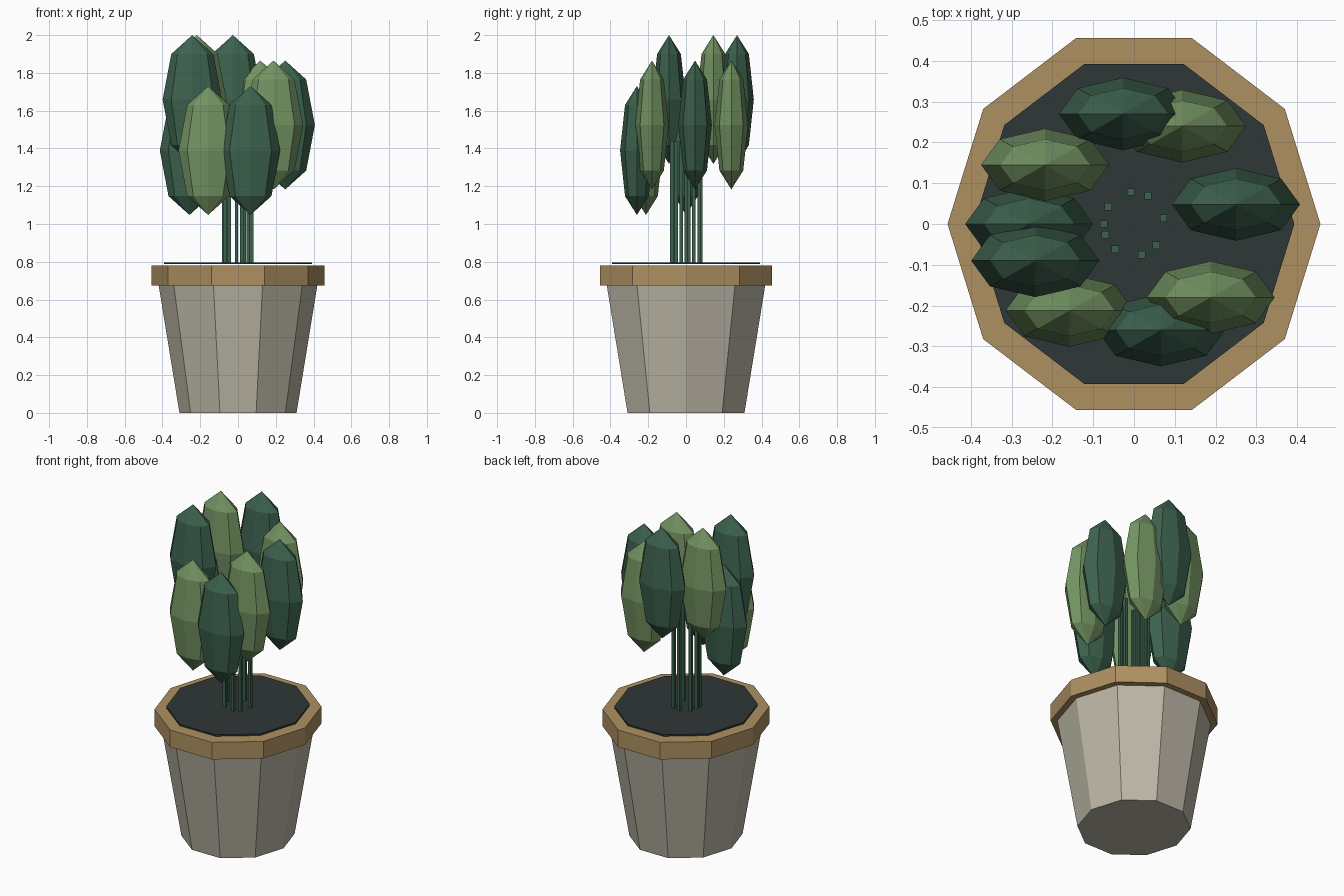
import bpy, bmesh, math

if "Cube" in bpy.data.objects:
    bpy.data.objects.remove(bpy.data.objects["Cube"])


def material(name, rgb):
    m = bpy.data.materials.new(name)
    m.diffuse_color = (*rgb, 1)
    m.use_nodes = True
    m.node_tree.nodes["Principled BSDF"].inputs["Base Color"].default_value = m.diffuse_color
    return m


POT = material("pot_clay", (0.50, 0.47, 0.38))
RIM = material("rim_tan", (0.42, 0.28, 0.12))
SOIL = material("soil_dark", (0.028, 0.038, 0.038))
DARK = material("leaf_dark", (0.045, 0.12, 0.075))
LIGHT = material("leaf_light", (0.17, 0.29, 0.12))


def finish(bm, name, mat):
    bmesh.ops.recalc_face_normals(bm, faces=bm.faces)
    me = bpy.data.meshes.new(name)
    bm.to_mesh(me)
    bm.free()
    me.materials.append(mat)
    ob = bpy.data.objects.new(name, me)
    bpy.context.collection.objects.link(ob)
    return ob


# Ten-sided solid from (radius, z) rings, slightly stretched in y
def decagon_solid(name, rings, mat):
    bm = bmesh.new()
    loops = []
    for r, z in rings:
        loops.append([bm.verts.new((r * math.cos(math.tau * i / 10),
                                    1.05 * r * math.sin(math.tau * i / 10), z))
                      for i in range(10)])
    for a, b in zip(loops, loops[1:]):
        for i in range(10):
            j = (i + 1) % 10
            bm.faces.new((a[i], a[j], b[j], b[i]))
    bm.faces.new(loops[0][::-1])
    bm.faces.new(loops[-1])
    return finish(bm, name, mat)


# Pot body, rim and soil
decagon_solid("pot_body", [(0.31, 0), (0.424, 0.70)], POT)
decagon_solid("pot_rim", [(0.457, 0.675), (0.457, 0.78)], RIM)
decagon_solid("soil", [(0.393, 0.787), (0.393, 0.797)], SOIL)

# Leaves: x, y, top height, material; low-poly stretched spheres
HALF = 0.341
leaves = [
    (0.25, 0.048, 1.865, DARK),
    (0.118, 0.24, 1.865, LIGHT),
    (-0.027, 0.27, 2.0, DARK),
    (-0.218, 0.145, 2.0, LIGHT),
    (-0.257, 0.0, 1.73, DARK),
    (-0.242, -0.09, 2.0, DARK),
    (-0.158, -0.212, 1.73, LIGHT),
    (0.066, -0.26, 1.73, DARK),
    (0.188, -0.18, 1.865, LIGHT),
]
for n, (x, y, top, mat) in enumerate(leaves, 1):
    bm = bmesh.new()
    bmesh.ops.create_uvsphere(bm, u_segments=8, v_segments=4, radius=1)
    bmesh.ops.scale(bm, vec=(0.157, 0.089, HALF), verts=bm.verts)
    leaf = finish(bm, f"leaf_{n}", mat)
    leaf.location = (x, y, top - HALF)

    # Thin square stem in an inner ring, in line with its leaf
    bm = bmesh.new()
    bmesh.ops.create_cube(bm, size=1)
    bmesh.ops.scale(bm, vec=(0.018, 0.018, 0.65), verts=bm.verts)
    stem = finish(bm, f"stem_{n}", DARK)
    stem.location = (x * 0.29, y * 0.29, 0.79 + 0.325)
